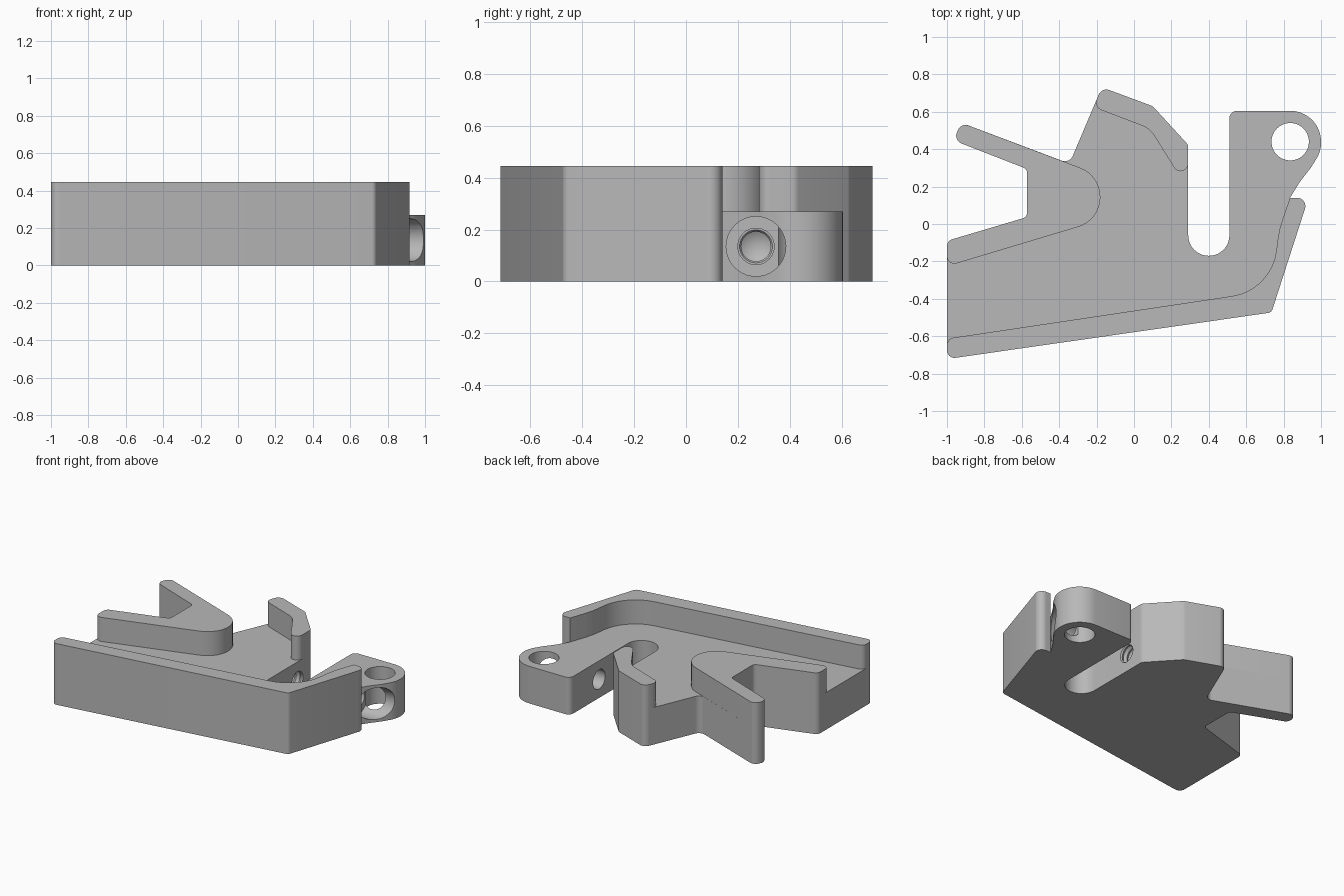
import bpy, bmesh, math
from mathutils import Vector, Matrix

cube = bpy.data.objects.get("Cube")
if cube:
    bpy.data.objects.remove(cube, do_unlink=True)

FLOOR, TOP = 0.27, 0.445

grey = bpy.data.materials.new("plain grey")
grey.use_nodes = True
grey.diffuse_color = (0.48, 0.48, 0.48, 1)
grey.node_tree.nodes["Principled BSDF"].inputs["Base Color"].default_value = grey.diffuse_color


def rounded(corners):
    """Turn (x, y, radius) corners into an outline with filleted corners."""
    out = []
    for i, (x, y, r) in enumerate(corners):
        p = Vector((x, y))
        before = (p - Vector(corners[i - 1][:2])).normalized()
        after = (Vector(corners[(i + 1) % len(corners)][:2]) - p).normalized()
        turn = math.atan2(before.x * after.y - before.y * after.x, before.dot(after))
        if r == 0 or abs(turn) < 0.02:
            out.append(p)
            continue
        start = p - before * r * math.tan(abs(turn) / 2)
        side = Vector((-before.y, before.x)) * math.copysign(r, turn)
        centre = start + side
        steps = max(2, math.ceil(abs(turn) / math.radians(9)))
        for k in range(steps + 1):
            out.append(centre + Matrix.Rotation(turn * k / steps, 2) @ -side)
    return out


def finish(bm, name):
    bmesh.ops.recalc_face_normals(bm, faces=bm.faces[:])
    mesh = bpy.data.meshes.new(name)
    bm.to_mesh(mesh)
    bm.free()
    mesh.materials.append(grey)
    obj = bpy.data.objects.new(name, mesh)
    bpy.context.collection.objects.link(obj)
    return obj


def prism(name, corners, z0, z1):
    bm = bmesh.new()
    face = bm.faces.new([bm.verts.new((p.x, p.y, z0)) for p in rounded(corners)])
    new = bmesh.ops.extrude_face_region(bm, geom=[face])["geom"]
    bmesh.ops.translate(bm, vec=(0, 0, z1 - z0),
                        verts=[v for v in new if isinstance(v, bmesh.types.BMVert)])
    return finish(bm, name)


def lathe(name, profile, axis_y, axis_z, sides=40):
    """Revolve (x, radius) points around an axis running along x."""
    bm = bmesh.new()
    verts = [bm.verts.new((x, axis_y + r, axis_z)) for x, r in profile]
    edges = [bm.edges.new(pair) for pair in zip(verts, verts[1:])]
    bmesh.ops.spin(bm, geom=verts + edges, cent=(0, axis_y, axis_z), axis=(1, 0, 0),
                   angle=math.tau, steps=sides, use_merge=True)
    bmesh.ops.remove_doubles(bm, verts=bm.verts[:], dist=1e-5)
    return finish(bm, name)


def cut(target, cutter):
    mod = target.modifiers.new("cut", "BOOLEAN")
    mod.operation, mod.solver, mod.object = "DIFFERENCE", "EXACT", cutter
    bpy.context.view_layer.objects.active = target
    bpy.ops.object.modifier_apply(modifier=mod.name)
    bpy.data.objects.remove(cutter, do_unlink=True)


# Corner runs shared by the base and the walls standing on it
front_edge = [(-1, -.722, .04), (.735, -.473, .03), (.933, .14, .045), (.834, .14, 0)]
back_edge = [(.29, .423, .04), (.1, .63, .04), (-.172, .731, .045)]
arm_and_notch = [(-.925, .542, .045), (-.965, .447, .045), (-.572, .294, .03),
                 (-.572, .037, .03), (-1, -.09, .04)]

# Base plate with the slot and the eye on its right
eye = [(.888, .227, .3), (.945, .3, .1), (1, .388, .16), (1, .605, .164), (.51, .605, .04)]
slot = [(.51, -.17, .109), (.29, -.17, .109)]
base = prism("base_plate", front_edge + eye + slot + back_edge
             + [(-.345, .323, .045)] + arm_and_notch, 0, FLOOR)

# Upright walls around the channel
front_wall = prism("front_wall", front_edge + [(.775, -.03, .5), (.735, -.354, .28),
                                               (-1, -.613, .04)], FLOOR, TOP)
back_wall = prism("back_wall", back_edge + [(-.217, .625, .045), (.085, .51, .14),
                                            (.225, .285, .042), (.29, .275, .042)], FLOOR, TOP)
fork_wall = prism("fork_wall", arm_and_notch + [(-1, -.226, .04), (.173, .126, .167)], FLOOR, TOP)

# Vertical pin hole through the eye
bm = bmesh.new()
bmesh.ops.create_cone(bm, cap_ends=True, segments=48, radius1=.1, radius2=.1, depth=1,
                      matrix=Matrix.Translation((.835, .44, 0)))
cut(base, finish(bm, "pin_hole_cutter"))

# Clamp screw hole: drill point, threads, clearance bore, counterbore
threads = [(.08 + .02 * k, .07 if k % 2 else .057) for k in range(12)]
screw = ([(.03, 0), (.065, .057)] + threads + [(.4, .07), (.78, .07), (.78, .115),
                                              (1.1, .115), (1.1, 0)])
cut(base, lathe("screw_hole_cutter", screw, .27, .135))

# Smooth the fillets, keep the crisp edges
for obj in (base, front_wall, back_wall, fork_wall):
    bpy.ops.object.select_all(action="DESELECT")
    obj.select_set(True)
    bpy.context.view_layer.objects.active = obj
    bpy.ops.object.shade_smooth_by_angle(angle=math.radians(25))
